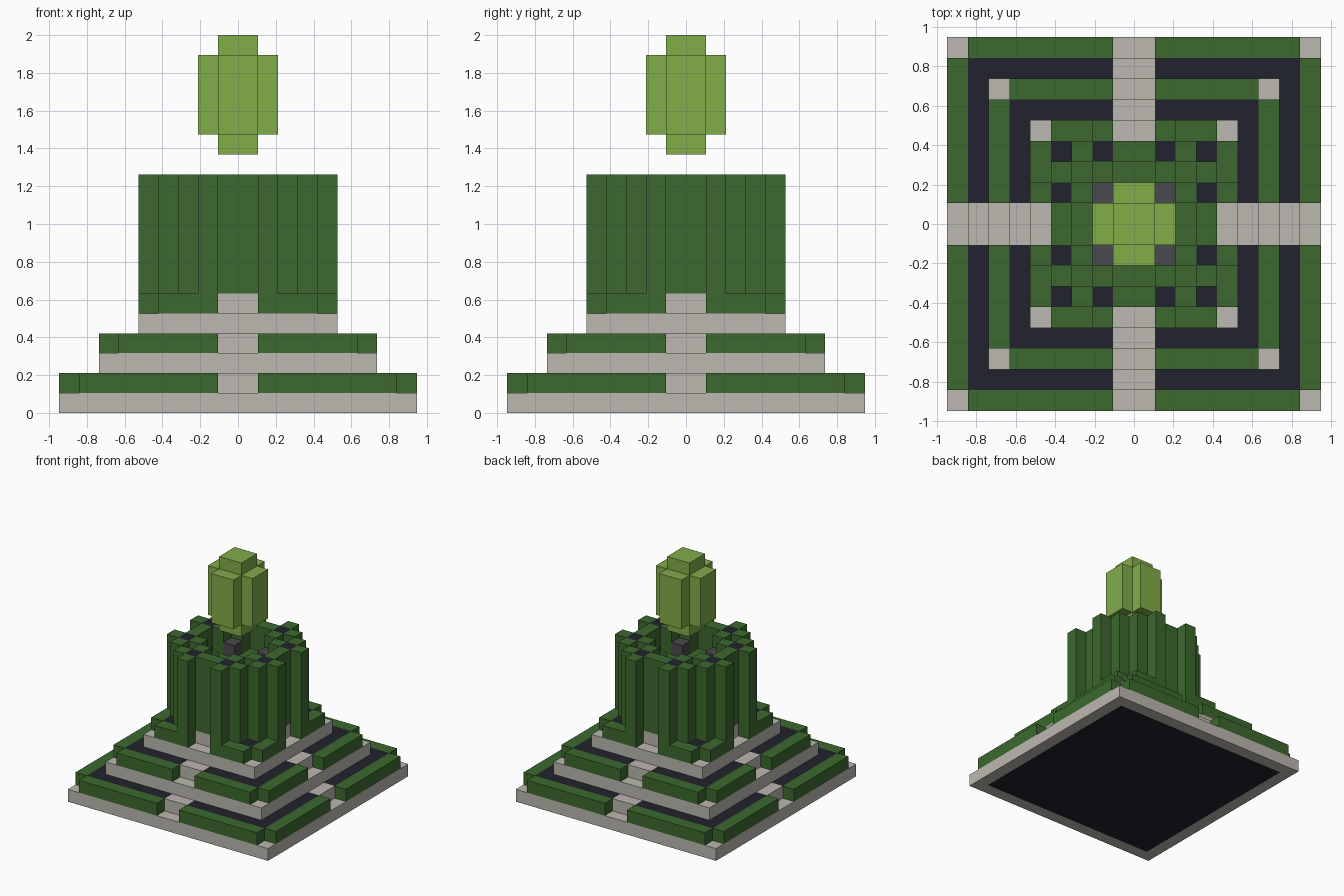
import bpy
import bmesh
from mathutils import Matrix

U = 2 / 19  # one block


def linear(c):
    c /= 255
    return c / 12.92 if c <= 0.04045 else ((c + 0.055) / 1.055) ** 2.4


def material(name, rgb):
    m = bpy.data.materials.new(name)
    m.use_nodes = True
    color = [linear(c) for c in rgb] + [1]
    m.diffuse_color = color
    m.node_tree.nodes["Principled BSDF"].inputs["Base Color"].default_value = color
    return m


def blocks(name, mat, boxes, turns=1, mirror=False):
    """Join boxes (x span, y span, z span, in blocks), repeated around z."""
    bm = bmesh.new()
    for x, y, z in boxes:
        for flip in ((1, -1) if mirror else (1,)):
            for k in range(turns):
                spans = (x, y, z)
                size = [(b - a) * U for a, b in spans]
                mid = [(a + b) / 2 * U for a, b in spans]
                mid[0] *= flip
                turn = Matrix.Rotation(k * 1.5707963268, 4, "Z")
                place = Matrix.Translation(mid) @ Matrix.Diagonal(size + [1])
                bmesh.ops.create_cube(bm, size=1, matrix=turn @ place)
    mesh = bpy.data.meshes.new(name)
    bm.to_mesh(mesh)
    bm.free()
    mesh.materials.append(mat)
    obj = bpy.data.objects.new(name, mesh)
    bpy.context.collection.objects.link(obj)
    return obj


cube = bpy.data.objects.get("Cube")
if cube:
    bpy.data.objects.remove(cube)

stone = material("pale stone", (188, 184, 176))
leaf = material("leaf green", (60, 105, 46))
dark = material("dark soil", (33, 34, 45))
lime = material("lime crystal", (130, 173, 74))
grey = material("charcoal grey", (74, 74, 78))

# Base: stone frame around a dark core
blocks("base_frame", stone, [((-9, 8), (-9, -8), (0, 1))], turns=4)
blocks("base_core", dark, [((-8, 8), (-8, 8), (0, 1))])

# Three terraces: slab, hedges with open corners, planting bed, stair treads
for name, h, z in (("lower", 9, 0), ("middle", 7, 2), ("upper", 5, 4)):
    step = (z + 1, z + 2)
    if z:
        blocks(name + "_slab", stone, [((-h, h), (-h, h), (z, z + 1))])
    blocks(name + "_hedge", leaf, [((1, h - 1), (-h, 1 - h), step)], 4, True)
    inner = 3 if name == "upper" else 1
    blocks(name + "_bed", dark, [((inner, h - 1), (inner, h - 1), step)], 4)
    blocks(name + "_stair_tread", stone, [((-1, 1), (1 - h, 2 - h), step)], 4)

# Tower: clustered columns with dark centres around a sunken floor
TALL = (6, 12)
blocks("tower_core", leaf, [((-3, 3), (-3, 3), (5, 10))])
blocks("tower_trunk", dark, [((1, 2), (-4, -3), TALL)], 4, True)
blocks("tower_leaf_column", leaf, [
    ((1, 2), (-5, -4), TALL),
    ((2, 3), (-4, -3), TALL),
    ((0, 1), (-4, -3), TALL),
    ((1, 2), (-3, -2), TALL),
], 4, True)
blocks("corner_post", grey, [((1, 2), (1, 2), (10, 11))], 4)

# Floating crystal: square shaft with four side slabs
blocks("crystal_shaft", lime, [((-1, 1), (-1, 1), (13, 19))])
blocks("crystal_side", lime, [((-1, 1), (-2, -1), (14, 18))], 4)
